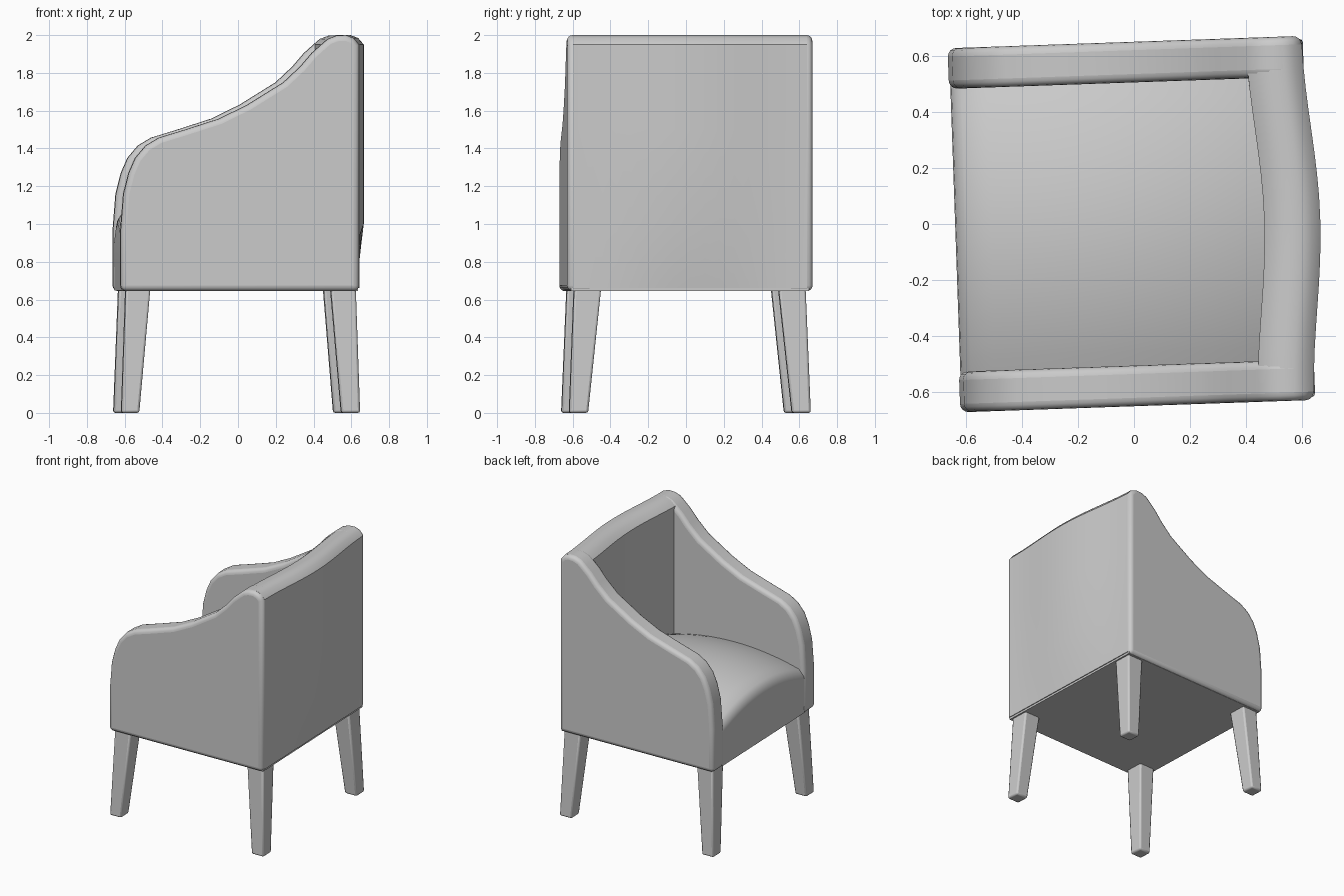
import bpy, bmesh, math

if "Cube" in bpy.data.objects:
    bpy.data.objects.remove(bpy.data.objects["Cube"])

TURN = math.radians(2)   # whole chair is turned slightly about z


def finish(name, bm, bevel=0.0, segments=3, smooth=35):
    bmesh.ops.recalc_face_normals(bm, faces=bm.faces)
    me = bpy.data.meshes.new(name)
    bm.to_mesh(me)
    bm.free()
    ob = bpy.data.objects.new(name, me)
    bpy.context.collection.objects.link(ob)
    ob.rotation_euler.z = TURN
    if bevel:
        m = ob.modifiers.new("soft_edges", 'BEVEL')
        m.width, m.segments = bevel, segments
        m.limit_method, m.angle_limit = 'ANGLE', math.radians(45)
    bpy.ops.object.select_all(action='DESELECT')
    bpy.context.view_layer.objects.active = ob
    ob.select_set(True)
    bpy.ops.object.shade_smooth_by_angle(angle=math.radians(smooth))
    return ob


def loft(name, sections, **kw):
    """Closed solid through a list of equal-length point rings."""
    bm = bmesh.new()
    rings = [[bm.verts.new(p) for p in s] for s in sections]
    n = len(rings[0])
    for a, b in zip(rings, rings[1:]):
        for i in range(n):
            j = (i + 1) % n
            bm.faces.new((a[i], a[j], b[j], b[i]))
    bm.faces.new(rings[0])
    bm.faces.new(rings[-1])
    return finish(name, bm, **kw)


# Arms: side profile (x, z) extruded across the arm thickness
crown = [(0.42, 1.95), (0.455, 1.98), (0.50, 1.997), (0.55, 2.0), (0.59, 1.985), (0.62, 1.95)]
arm = [(-0.643, 0.645), (-0.643, 0.97), (-0.628, 1.16), (-0.60, 1.27), (-0.565, 1.35),
       (-0.51, 1.415), (-0.44, 1.457), (-0.30, 1.50), (-0.12, 1.558), (0.03, 1.632),
       (0.22, 1.75), (0.31, 1.835), (0.37, 1.905)] + crown + [(0.62, 0.645)]
for side, label in ((-1, "right"), (1, "left")):
    loft(label + "_arm", [[(x, side * y, z) for x, z in arm] for y in (0.505, 0.65)],
         bevel=0.03, segments=4)

# Backrest: same crown, bulging backwards in the middle above the base
back = [(0.42, 0.66), (0.42, 1.0), (0.42, 1.5), (0.42, 1.90)] + crown + \
       [(0.62, 1.5), (0.62, 1.0), (0.62, 0.66)]


def bulge(y, z):
    return 0.001 + 0.044 * math.cos(math.pi * y / 1.3) ** 2 * min(1, (z - 0.65) / 0.35)


ys = [-0.62 + 1.24 * i / 16 for i in range(17)]
loft("backrest", [[(x + bulge(y, z), y, z) for x, z in back] for y in ys])

# Seat: block with upright front and a domed top
sections = []
for i in range(17):
    y = -0.52 + 1.04 * i / 16
    h = 0.955 + 0.10 * (1 - (y / 0.52) ** 2)
    ring = [(-0.635, y, 0.648), (-0.638, y, 0.80), (-0.638, y, h - 0.06),
            (-0.634, y, h - 0.03), (-0.62, y, h - 0.008)]
    for k in range(13):
        x = -0.60 + 1.10 * k / 12
        u = (x + 0.07) / 0.57
        ring.append((x, y, h + 0.005 + 0.085 * (1 - min(1, u * u))))
    ring.append((0.50, y, 0.648))
    sections.append(ring)
loft("seat", sections, smooth=50)

# Base panel closing the underside
loft("base_panel", [[(x, y, z) for x, y in
     ((-0.62, -0.63), (0.615, -0.63), (0.615, 0.63), (-0.62, 0.63))] for z in (0.645, 0.68)])

# Legs: tapered and splayed outwards, (x range, y range) at foot and top
for end, label, foot_x, top_x in (("front", -1, (-0.64, -0.545), (-0.615, -0.485)),
                                  ("back", 1, (0.525, 0.625), (0.47, 0.603))):
    for side, name in ((-1, "right"), (1, "left")):
        rings = []
        for z, (x0, x1), (y0, y1) in ((0, foot_x, (0.54, 0.64)), (0.66, top_x, (0.47, 0.613))):
            rings.append([(x, side * y, z) for x, y in ((x0, y0), (x1, y0), (x1, y1), (x0, y1))])
        loft(f"{end}_{name}_leg", rings, bevel=0.012, segments=2)
